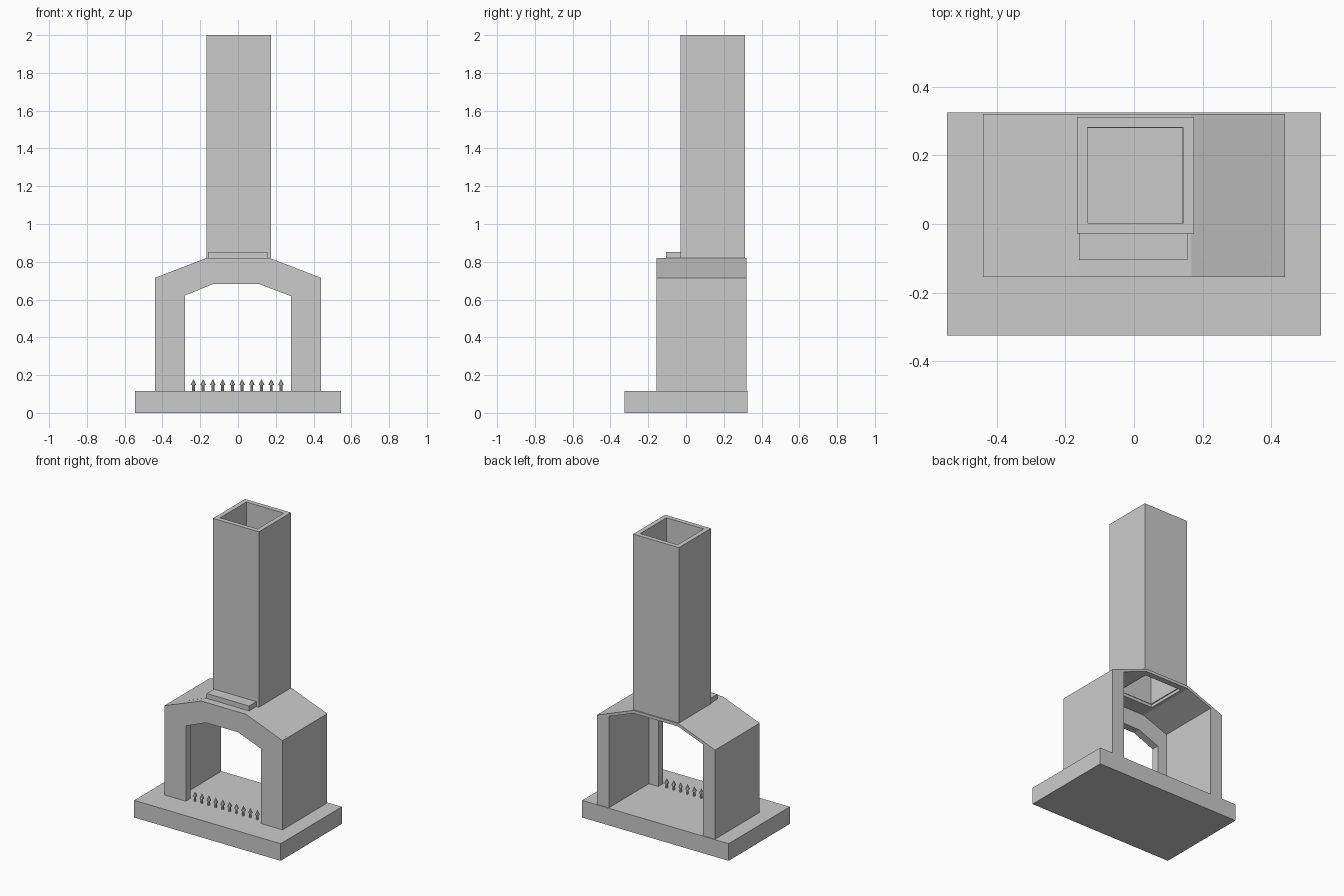
import bpy, bmesh

if "Cube" in bpy.data.objects:
    bpy.data.objects.remove(bpy.data.objects["Cube"])


def make(name, bm):
    bmesh.ops.recalc_face_normals(bm, faces=bm.faces)
    me = bpy.data.meshes.new(name)
    bm.to_mesh(me)
    bm.free()
    ob = bpy.data.objects.new(name, me)
    bpy.context.collection.objects.link(ob)
    return ob


def prism(name, profile, y0, y1):
    """Extrude an x-z outline from y0 to y1."""
    bm = bmesh.new()
    face = bm.faces.new([bm.verts.new((x, y0, z)) for x, z in profile])
    ext = bmesh.ops.extrude_face_region(bm, geom=[face])
    verts = [g for g in ext["geom"] if isinstance(g, bmesh.types.BMVert)]
    bmesh.ops.translate(bm, verts=verts, vec=(0, y1 - y0, 0))
    return make(name, bm)


def box(name, x0, x1, y0, y1, z0, z1):
    return prism(name, [(x0, z0), (x1, z0), (x1, z1), (x0, z1)], y0, y1)


def tube(name, x0, x1, y0, y1, z0, z1, t):
    """Square open tube with wall thickness t."""
    bm = bmesh.new()

    def loop(i, z):
        return [bm.verts.new((x, y, z)) for x, y in
                ((x0 + i, y0 + i), (x1 - i, y0 + i), (x1 - i, y1 - i), (x0 + i, y1 - i))]
    loops = [loop(0, z0), loop(0, z1), loop(t, z1), loop(t, z0)]
    for a, b in zip(loops, loops[1:] + loops[:1]):
        for k in range(4):
            n = (k + 1) % 4
            bm.faces.new((a[k], a[n], b[n], b[k]))
    return make(name, bm)


BASE = 0.115   # hearth top
RIDGE = 0.82   # flat top of the firebox

# Hearth slab
box("hearth", -0.545, 0.545, -0.325, 0.325, 0, BASE)

# Front wall with the arched opening
prism("front_arch", [
    (-0.44, BASE), (-0.28, BASE), (-0.28, 0.622), (-0.13, 0.683), (0.11, 0.683),
    (0.28, 0.618), (0.28, BASE), (0.44, BASE), (0.44, 0.715), (0.168, RIDGE),
    (-0.165, RIDGE), (-0.44, 0.715)], -0.155, -0.105)

# Side wall with its sloping roof, mirrored; the back stays open
side = prism("side_wall", [
    (0.35, BASE), (0.44, BASE), (0.44, 0.715), (0.166, RIDGE), (0.142, RIDGE),
    (0.142, 0.80), (0.166, 0.80), (0.35, 0.73)], -0.105, 0.32)
side.modifiers.new("mirror", "MIRROR")

# Flat roof strips before and behind the flue
box("roof_strip_front", -0.142, 0.142, -0.105, 0.0, 0.80, RIDGE)
box("roof_strip_back", -0.142, 0.142, 0.28, 0.32, 0.80, RIDGE)

# Ledge and chimney
box("ledge", -0.16, 0.156, -0.105, -0.028, RIDGE, 0.853)
tube("chimney", -0.166, 0.175, -0.028, 0.312, RIDGE, 2.0, 0.031)

# Row of spear-shaped grate spikes
rings = [(0.0075, BASE), (0.0075, 0.148), (0.015, 0.148), (0.001, 0.178)]
for i in range(10):
    bm = bmesh.new()
    for (r0, z0), (r1, z1) in (rings[:2], rings[2:]):
        part = bmesh.ops.create_cone(bm, cap_ends=True, segments=8,
                                     radius1=r0, radius2=r1, depth=z1 - z0)
        bmesh.ops.translate(bm, verts=part["verts"],
                            vec=(-0.236 + i * 0.0515, -0.12, (z0 + z1) / 2))
    make(f"grate_spike_{i + 1}", bm)
